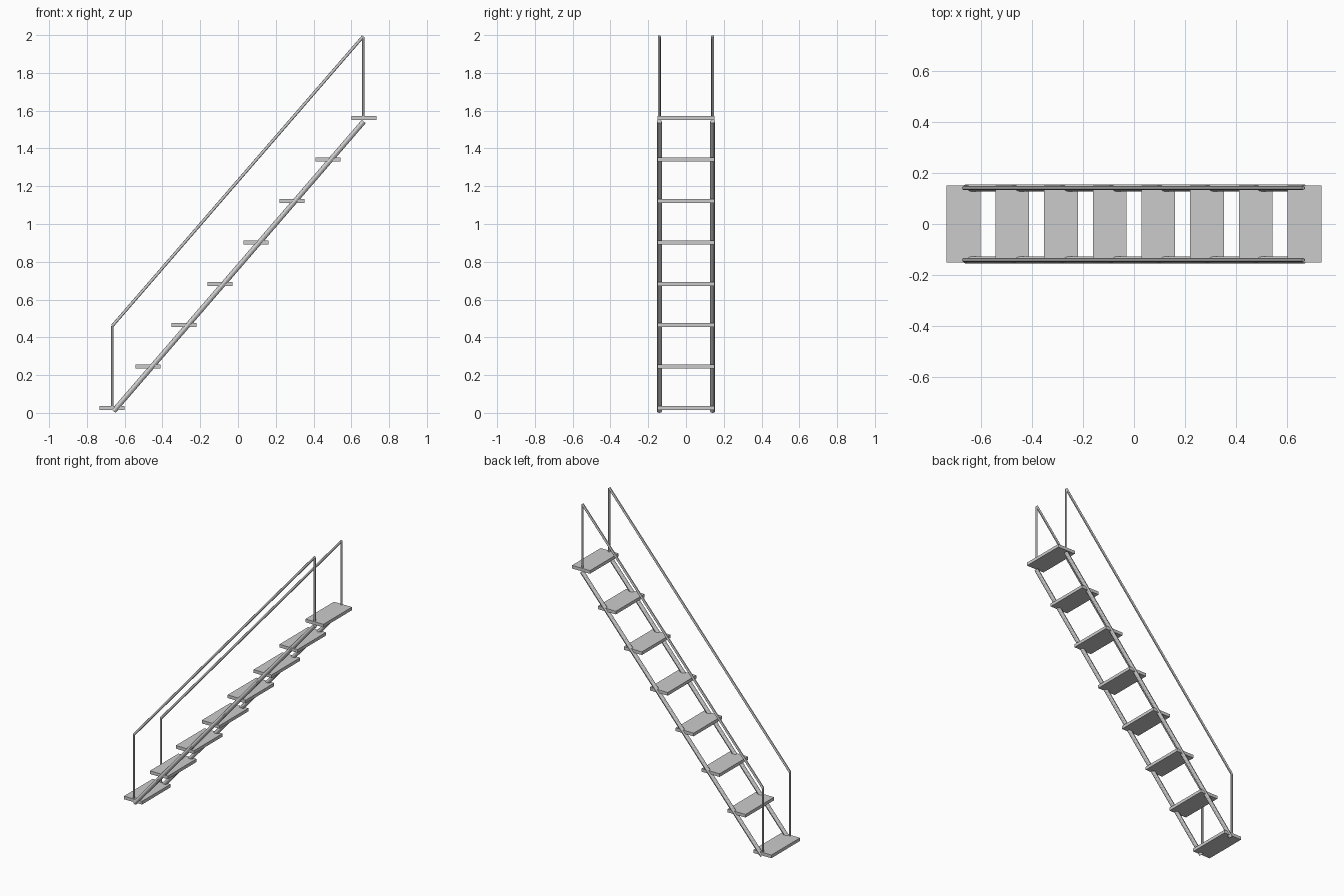
import bpy
from mathutils import Vector

if "Cube" in bpy.data.objects:
    bpy.data.objects.remove(bpy.data.objects["Cube"])

SIDE_Y = 0.141      # distance of stringers and rails from the centre line
STEPS = 8


def box(name, loc, size):
    bpy.ops.mesh.primitive_cube_add(size=1, location=loc)
    ob = bpy.context.object
    ob.name = name
    ob.scale = size
    bpy.ops.object.transform_apply(location=False, rotation=False, scale=True)
    return ob


def rod(name, a, b, radius, sides=12):
    a, b = Vector(a), Vector(b)
    d = b - a
    bpy.ops.mesh.primitive_cylinder_add(vertices=sides, radius=radius, depth=d.length,
                                        location=(a + b) / 2)
    ob = bpy.context.object
    ob.name = name
    ob.rotation_euler = d.to_track_quat('Z', 'Y').to_euler()
    bpy.ops.object.shade_smooth_by_angle()
    return ob


# Treads: evenly spaced flat boards
for i in range(STEPS):
    t = i / (STEPS - 1)
    box(f"tread_{i + 1}", (-0.667 + 1.334 * t, 0, 0.026 + 1.534 * t), (0.132, 0.3, 0.021))

for side, s in (("front", -1), ("back", 1)):
    y = s * SIDE_Y
    # Sloping stringer tube under the treads
    rod(f"{side}_stringer", (-0.659, y, 0.009), (0.666, y, 1.543), 0.0137)
    # Upright posts and the handrail between their tops
    low, high = (-0.666, y, 0.46), (0.663, y, 1.99)
    rod(f"{side}_lower_post", (low[0], y, 0.026), low, 0.0065)
    rod(f"{side}_upper_post", (high[0], y, 1.56), high, 0.0065)
    rod(f"{side}_handrail", low, (high[0], y, high[2] + 0.004), 0.008)
